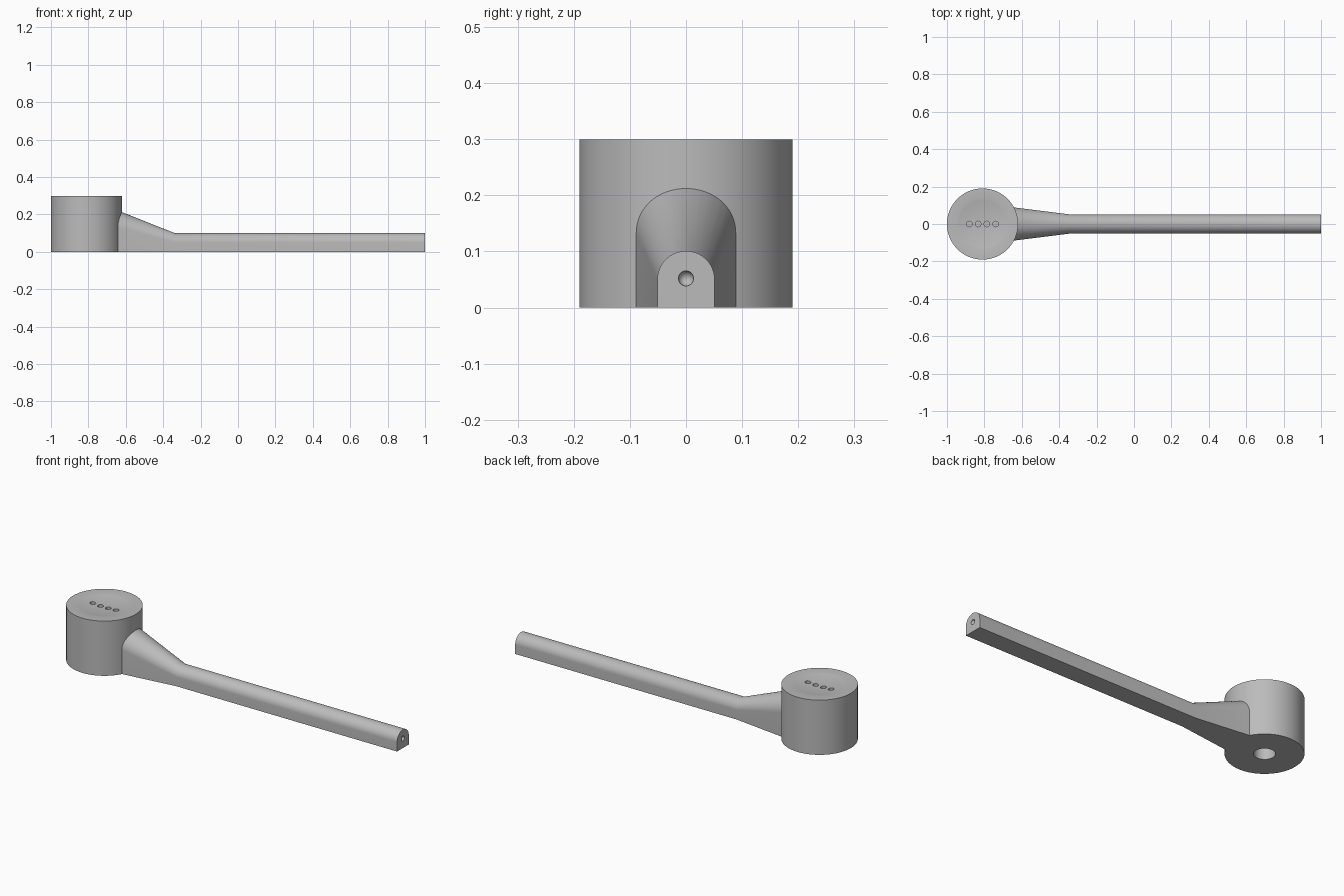
import bpy, bmesh, math

cube = bpy.data.objects.get("Cube")
if cube:
    bpy.data.objects.remove(cube, do_unlink=True)

HEAD_X, HEAD_R, HEAD_H = -0.81, 0.19, 0.30
DISH_R, DISH_DEPTH = 0.14, 0.012
SEGMENTS = 96

grey = bpy.data.materials.new("plain grey")
grey.use_nodes = True
colour = (0.5, 0.5, 0.5, 1)
grey.diffuse_color = colour
grey.node_tree.nodes["Principled BSDF"].inputs["Base Color"].default_value = colour


def make_object(name, bm):
    bmesh.ops.recalc_face_normals(bm, faces=bm.faces)
    mesh = bpy.data.meshes.new(name)
    bm.to_mesh(mesh)
    bm.free()
    mesh.materials.append(grey)
    obj = bpy.data.objects.new(name, mesh)
    bpy.context.collection.objects.link(obj)
    return obj


def loft(name, rings):
    """Skin closed rings of points and cap both ends."""
    bm = bmesh.new()
    loops = [[bm.verts.new(p) for p in ring] for ring in rings]
    for a, b in zip(loops, loops[1:]):
        for i in range(len(a)):
            j = (i + 1) % len(a)
            bm.faces.new((a[i], a[j], b[j], b[i]))
    bm.faces.new(loops[0])
    bm.faces.new(loops[-1])
    return make_object(name, bm)


def circle(x, z, radius, count=SEGMENTS):
    angles = [2 * math.pi * i / count for i in range(count)]
    return [(x + radius * math.cos(a), radius * math.sin(a), z) for a in angles]


def cylinder(name, x, z0, z1, radius, count=SEGMENTS):
    return loft(name, [circle(x, z, radius, count) for z in (z0, z1)])


def arch(x, half_width, shoulder, top, steps=32):
    """Flat-bottomed section with a rounded top."""
    points = [(x, -half_width, 0), (x, half_width, 0)]
    for i in range(steps + 1):
        a = math.pi * i / steps
        points.append((x, half_width * math.cos(a),
                       shoulder + (top - shoulder) * math.sin(a)))
    return points


def cut(target, cutter):
    mod = target.modifiers.new("cut", 'BOOLEAN')
    mod.operation = 'DIFFERENCE'
    mod.solver = 'EXACT'
    mod.object = cutter
    bpy.context.view_layer.objects.active = target
    bpy.ops.object.modifier_apply(modifier=mod.name)
    bpy.data.objects.remove(cutter, do_unlink=True)


# Round head with a shallow dished top
rings = [circle(HEAD_X, 0, HEAD_R), circle(HEAD_X, HEAD_H, HEAD_R)]
for i in range(10):
    t = 1 - i / 10
    rings.append(circle(HEAD_X, HEAD_H - DISH_DEPTH * (1 - t * t), DISH_R * t))
head = loft("head", rings)

# Row of small holes in the dish and one socket underneath
for i in range(4):
    x = HEAD_X + (i - 1.5) * 0.047
    cut(head, cylinder("hole_cutter", x, HEAD_H - 0.04, HEAD_H + 0.05, 0.015, 24))
cut(head, cylinder("socket_cutter", HEAD_X, -0.05, 0.10, 0.052, 48))

# Handle: straight bar flaring into a neck that meets the head
handle = loft("handle", [arch(-0.70, 0.096, 0.148, 0.244),
                         arch(-0.34, 0.051, 0.05, 0.101),
                         arch(1.0, 0.051, 0.05, 0.101)])
cut(handle, cylinder("head_cutter", HEAD_X, -0.1, 0.4, HEAD_R))

# Dimple in the end of the handle
bm = bmesh.new()
bmesh.ops.create_uvsphere(bm, u_segments=24, v_segments=16, radius=0.0135)
bmesh.ops.translate(bm, verts=bm.verts, vec=(1.0, 0, 0.052))
cut(handle, make_object("dimple_cutter", bm))

# Smooth curves, crisp edges
bpy.ops.object.select_all(action='DESELECT')
for obj in (head, handle):
    obj.select_set(True)
    bpy.context.view_layer.objects.active = obj
bpy.ops.object.shade_smooth_by_angle(angle=math.radians(25))
